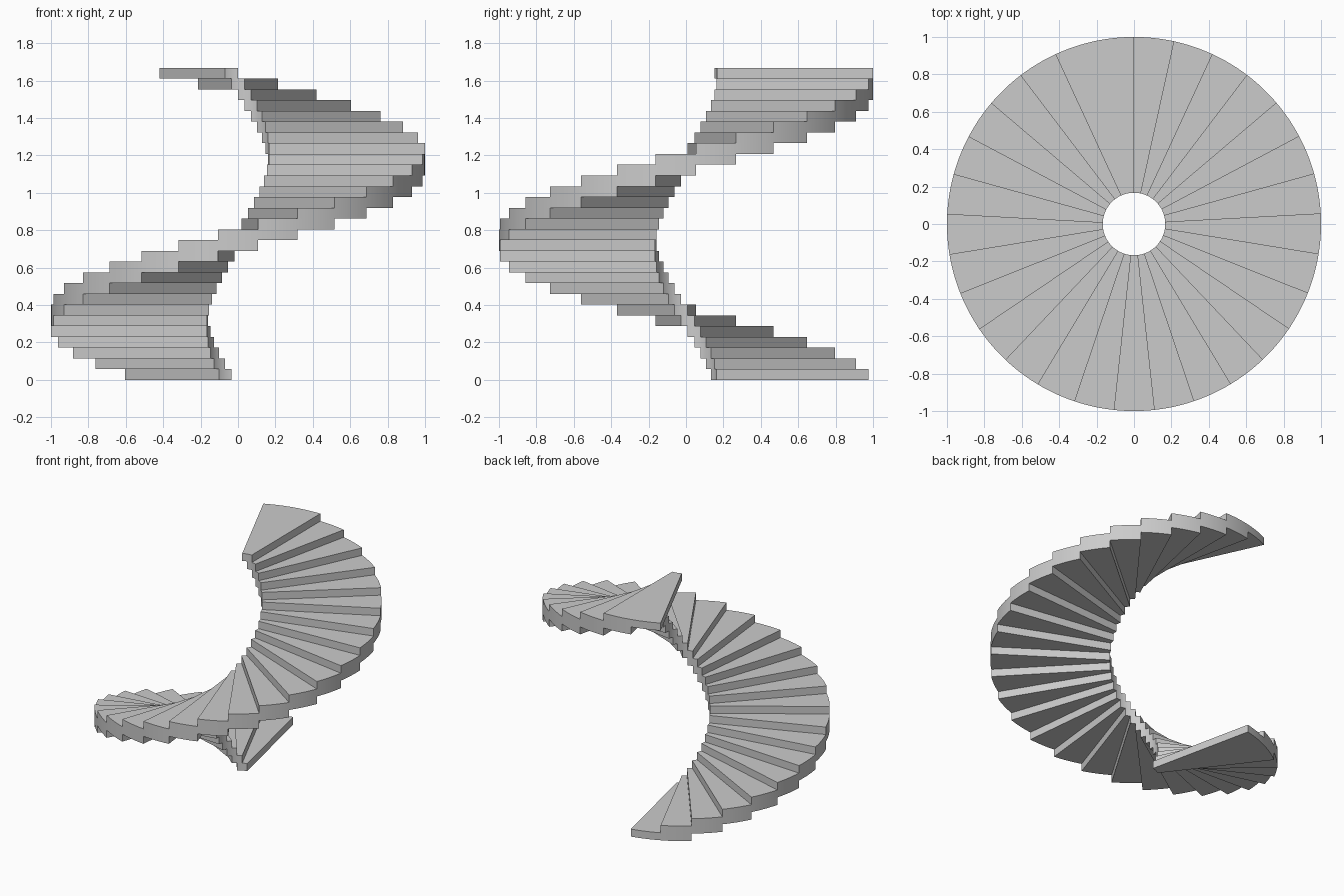
import bpy, bmesh
from math import cos, sin, tau, radians

if "Cube" in bpy.data.objects:
    bpy.data.objects.remove(bpy.data.objects["Cube"])

STEPS = 29
RISE = 1.668 / STEPS
TURN = tau / STEPS            # rotation between steps
R_IN, R_OUT = 0.167, 1.0
SEGS = 12                     # arc segments per tread


def tread(index):
    """Wedge spanning two turns, so each tread overlaps the next one."""
    start = radians(90) + (index - STEPS + 1) * TURN
    angles = [start + 2 * TURN * k / SEGS for k in range(SEGS + 1)]
    bm = bmesh.new()
    rings = [[bm.verts.new((r * cos(a), r * sin(a), z)) for a in angles]
             for r, z in ((R_IN, 0), (R_OUT, 0), (R_OUT, RISE), (R_IN, RISE))]
    # bottom, outer wall, top, inner wall
    for n in range(4):
        a, b = rings[n], rings[(n + 1) % 4]
        for k in range(SEGS):
            bm.faces.new((a[k], b[k], b[k + 1], a[k + 1]))
    # radial ends
    for k in (0, SEGS):
        bm.faces.new([ring[k] for ring in rings])
    bmesh.ops.recalc_face_normals(bm, faces=bm.faces)
    name = f"step_{index + 1:02d}"
    mesh = bpy.data.meshes.new(name)
    bm.to_mesh(mesh)
    bm.free()
    obj = bpy.data.objects.new(name, mesh)
    obj.location.z = index * RISE
    bpy.context.collection.objects.link(obj)
    obj.select_set(True)
    bpy.context.view_layer.objects.active = obj


# spiral of steps
for i in range(STEPS):
    tread(i)
bpy.ops.object.shade_smooth_by_angle(angle=radians(30))
